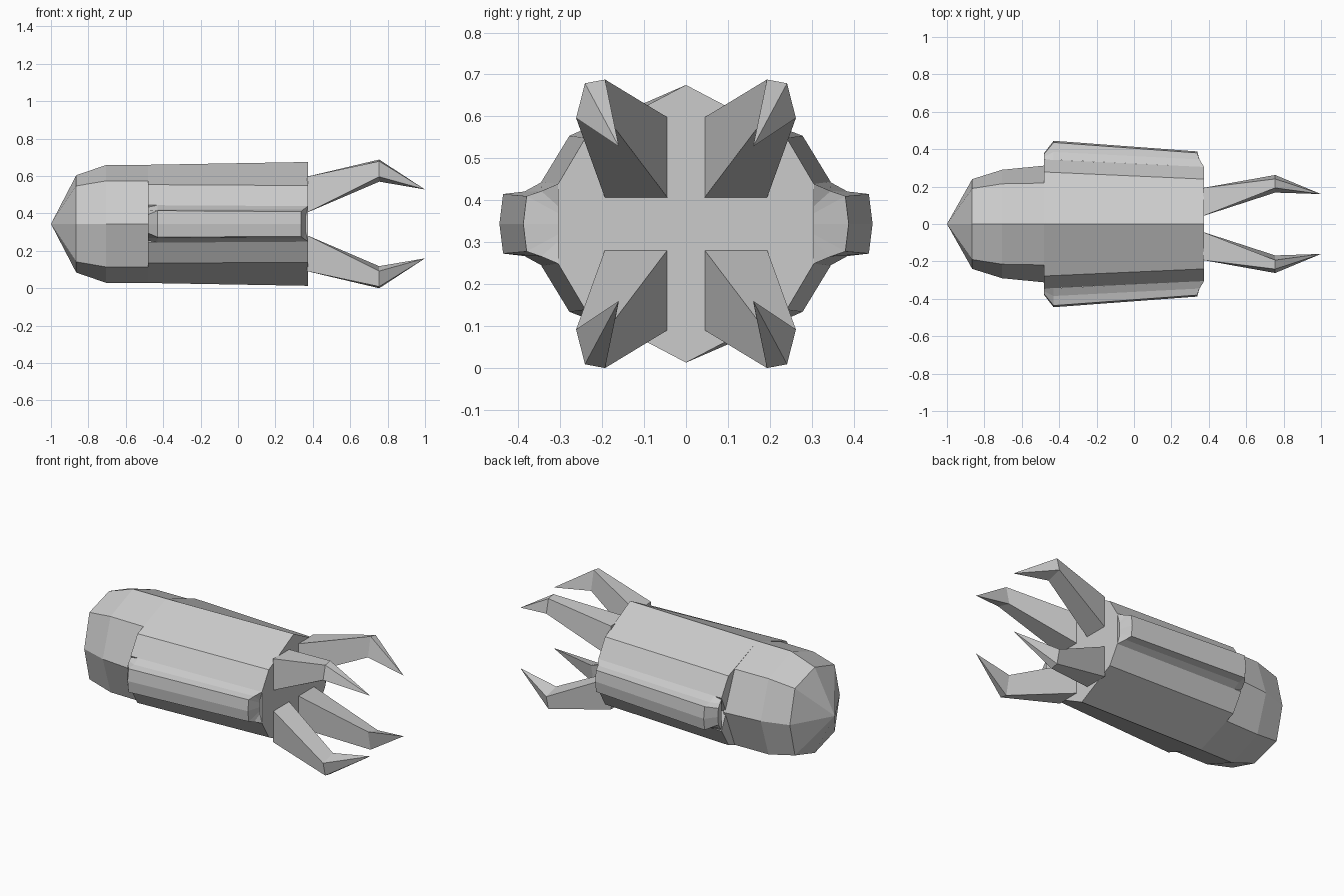
import bpy, bmesh

if "Cube" in bpy.data.objects:
    bpy.data.objects.remove(bpy.data.objects["Cube"])

C = 0.344  # height of the long axis


def loft(name, rings, flip_y=1, flip_z=1):
    """Skin matching closed rings of (x, y, height from axis); a 1-point ring is a tip."""
    bm = bmesh.new()
    vs = [[bm.verts.new((x, y * flip_y, C + z * flip_z)) for x, y, z in r] for r in rings]
    for a, b in zip(vs, vs[1:]):
        n = max(len(a), len(b))
        for i in range(n):
            j = (i + 1) % n
            if len(a) == 1:
                bm.faces.new((a[0], b[j], b[i]))
            elif len(b) == 1:
                bm.faces.new((a[i], a[j], b[0]))
            else:
                bm.faces.new((a[i], a[j], b[j], b[i]))
    for r in (vs[0], vs[-1]):
        if len(r) > 2:
            bm.faces.new(r)
    bmesh.ops.recalc_face_normals(bm, faces=bm.faces)
    mesh = bpy.data.meshes.new(name)
    bm.to_mesh(mesh)
    bm.free()
    ob = bpy.data.objects.new(name, mesh)
    bpy.context.collection.objects.link(ob)
    return ob


def full_ring(x, quarter):
    """Mirror a quarter profile (top centre to side centre) into a closed ring."""
    half = quarter + [(y, -z) for y, z in quarter[-2::-1]]
    return [(x, y, z) for y, z in half + [(-y, z) for y, z in half[-2:0:-1]]]


def side_ring(half):
    """Mirror the upper half of a side pod ring downwards."""
    return half + [(x, y, -z) for x, y, z in half[-2::-1]]


# Pointed octagonal tail section
loft("rear_cone", [
    [(-1.0, 0, 0)],
    full_ring(-0.865, [(0, 0.26), (0.19, 0.203), (0.24, 0)]),
    full_ring(-0.705, [(0, 0.315), (0.215, 0.23), (0.29, 0)]),
    full_ring(-0.47, [(0, 0.316), (0.219, 0.23), (0.313, 0)])])

# Main body shell with ridged top and side grooves
loft("body_shell", [
    full_ring(-0.48, [(0, 0.316), (0.278, 0.21), (0.345, 0.10), (0.30, 0)]),
    full_ring(0.375, [(0, 0.331), (0.24, 0.205), (0.305, 0.095), (0.258, 0)])])

# Side pods, closed at the front by a shallow slanted fan
pod = [
    side_ring([(-0.48, 0.343, 0.09), (-0.48, 0.36, 0.075), (-0.48, 0.375, 0.05), (-0.48, 0.38, 0)]),
    side_ring([(-0.43, 0.343, 0.10), (-0.43, 0.385, 0.077), (-0.43, 0.436, 0.071), (-0.43, 0.445, 0)]),
    side_ring([(0.375, 0.305, 0.095), (0.35, 0.345, 0.078), (0.338, 0.380, 0.066), (0.338, 0.388, 0)]),
    [(0.375, 0.258, 0)]]
for side, s in (("left", 1), ("right", -1)):
    loft("pod_" + side, pod, s)

# Four bent claws: square root, knuckle, sharp tip
claw = [
    [(0.37, 0.043, 0.253), (0.37, 0.193, 0.253), (0.37, 0.193, 0.061), (0.37, 0.043, 0.061)],
    [(0.755, 0.193, 0.344), (0.755, 0.241, 0.335), (0.755, 0.262, 0.252), (0.755, 0.168, 0.226)],
    [(1.0, 0.16, 0.184)]]
for s, side in ((1, "left"), (-1, "right")):
    for t, level in ((1, "upper"), (-1, "lower")):
        loft(f"claw_{level}_{side}", claw, s, t)
